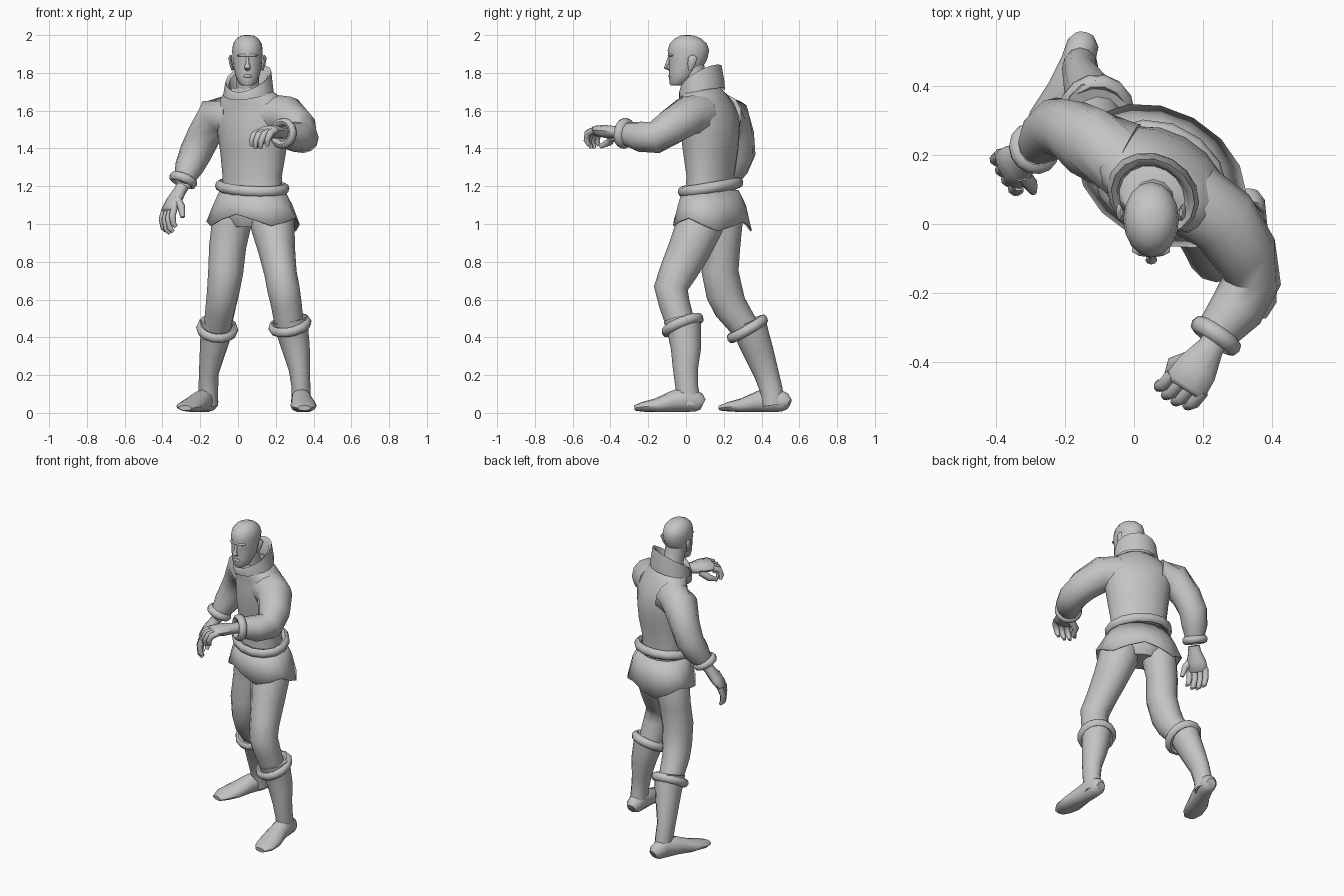
import bpy, bmesh, math
from mathutils import Vector as V

grey = bpy.data.materials.new("plain grey")
grey.diffuse_color = (0.55, 0.55, 0.55, 1)


def finish(name, bm, angle=50):
    bmesh.ops.recalc_face_normals(bm, faces=bm.faces)
    me = bpy.data.meshes.new(name)
    bm.to_mesh(me)
    bm.free()
    ob = bpy.data.objects.new(name, me)
    bpy.context.collection.objects.link(ob)
    me.materials.append(grey)
    bpy.ops.object.select_all(action='DESELECT')
    ob.select_set(True)
    bpy.context.view_layer.objects.active = ob
    bpy.ops.object.shade_smooth_by_angle(angle=math.radians(angle))
    return ob


def loft(name, rings, caps=True, angle=50, floor=None):
    """Skin a list of rings, each a list of points."""
    bm = bmesh.new()
    loops = []
    for ring in rings:
        loops.append([bm.verts.new(p if floor is None else (p[0], p[1], max(p[2], floor)))
                      for p in ring])
    n = len(loops[0])
    for a, b in zip(loops, loops[1:]):
        for i in range(n):
            j = (i + 1) % n
            bm.faces.new((a[i], a[j], b[j], b[i]))
    if caps:
        bm.faces.new(loops[0])
        bm.faces.new(loops[-1])
    return finish(name, bm, angle)


def tube(name, pts, radii, ref=(1, 0, 0), n=12, floor=None):
    """Sweep ellipses along a path; radius is a number or (along ref, across)."""
    pts = [V(p) for p in pts]
    rings = []
    for k, p in enumerate(pts):
        t = (pts[min(k + 1, len(pts) - 1)] - pts[max(k - 1, 0)]).normalized()
        u = V(ref)
        u = (u - t * u.dot(t)).normalized()
        v = t.cross(u)
        r = radii[k]
        ru, rv = r if isinstance(r, tuple) else (r, r)
        rings.append([p + u * ru * math.cos(2 * math.pi * i / n) + v * rv * math.sin(2 * math.pi * i / n)
                      for i in range(n)])
    return loft(name, rings, floor=floor)


def oval(x, y, z, w, d, yaw=0.0, n=16):
    """Level ellipse; z may be a function of the angle (90 deg = back)."""
    c, s = math.cos(math.radians(yaw)), math.sin(math.radians(yaw))
    out = []
    for i in range(n):
        a = 2 * math.pi * i / n
        px, py = w * math.cos(a), d * math.sin(a)
        out.append(V((x + px * c - py * s, y + px * s + py * c, z(a) if callable(z) else z)))
    return out


def roll(name, center, normal, w, d, minor, yaw=0.0):
    """Rolled hem ring lying across the given normal."""
    bpy.ops.mesh.primitive_torus_add(major_radius=1, minor_radius=0.2, major_segments=14, minor_segments=8)
    ob = bpy.context.object
    ob.name = name
    for vt in ob.data.vertices:
        a = math.atan2(vt.co.y, vt.co.x)
        off = (math.hypot(vt.co.x, vt.co.y) - 1) * minor / 0.2
        x, y = (w + off) * math.cos(a), (d + off) * math.sin(a)
        c, s = math.cos(math.radians(yaw)), math.sin(math.radians(yaw))
        vt.co = (x * c - y * s, x * s + y * c, vt.co.z / 0.2 * minor * 1.2)
    nrm = V(normal).normalized()
    ob.rotation_euler = V((0, 0, 1)).rotation_difference(nrm).to_euler()
    ob.location = center
    ob.data.materials.append(grey)
    bpy.ops.object.shade_smooth_by_angle(angle=math.radians(50))


def blob(name, center, scale):
    bm = bmesh.new()
    bmesh.ops.create_icosphere(bm, subdivisions=2, radius=1)
    for vt in bm.verts:
        vt.co = V(center) + V([a * b for a, b in zip(vt.co, scale)])
    return finish(name, bm)


def hand(name, wrist, knuckle, side, curl, thumb):
    """Palm, four bent fingers spread along side, and a thumb."""
    wrist, knuckle, side, curl = V(wrist), V(knuckle), V(side).normalized(), V(curl).normalized()
    fwd = (knuckle - wrist).normalized()
    tube(name + "_palm", [wrist - fwd * .03, wrist, wrist.lerp(knuckle, .55), knuckle, knuckle + fwd * .012],
         [(.038, .034), (.04, .032), (.062, .036), (.066, .028), (.055, .016)], side, 10)
    for i in range(4):
        base = knuckle + side * (i - 1.5) * .034 - fwd * .01
        ln = (.05, .056, .054, .044)[i]
        mid = base + fwd * ln * .85 + curl * ln * .35
        low = mid + fwd * ln * .25 + curl * ln * .8
        tip = low - fwd * ln * .25 + curl * ln * .6
        tube(f"{name}_finger_{i + 1}", [base, mid, low, tip], [.019, .019, .016, .010], side, 8)
    tube(name + "_thumb", thumb, [.024, .021, .012], side, 8)


YAW = -29

# torso
loft("tunic_torso", [oval(*r, YAW) for r in (
    (.075, .13, 1.14, .175, .125), (.075, .13, 1.25, .168, .112), (.08, .13, 1.38, .185, .133),
    (.08, .128, 1.48, .20, .142), (.08, .125, 1.57, .225, .132), (.075, .115, 1.635, .20, .115),
    (.065, .10, 1.685, .155, .105), (.06, .09, 1.72, .10, .09))])

# belt roll and flared skirt with uneven hem
roll("belt_roll", (.075, .13, 1.195), (.02, -.16, 1), .182, .142, .024, YAW)
hem = lambda a: 1.005 + .028 * math.cos(4 * a) - .02 * math.sin(a)
skirt = loft("tunic_skirt", [oval(.075, .13, 1.18, .18, .14, YAW),
                             oval(.078, .137, 1.10, .222, .168, YAW),
                             oval(.08, .14, hem, .262, .192, YAW)], caps=False)
solid = skirt.modifiers.new("thickness", 'SOLIDIFY')
solid.thickness = .008
loft("hips", [oval(.075, .14, 1.16, .165, .115, YAW), oval(.075, .14, 1.05, .185, .125, YAW),
              oval(.07, .14, .985, .10, .09, YAW)])

# standing collar: low at the front, high at the back
rise = lambda lo, hi: (lambda a: lo + (hi - lo) * (.5 + .5 * math.sin(a)) ** .8)
collar = loft("collar", [oval(.055, .085, rise(1.655, 1.72), .138, .118, YAW),
                         oval(.055, .083, rise(1.685, 1.76), .132, .118, YAW),
                         oval(.055, .080, rise(1.695, 1.845), .126, .105, YAW),
                         oval(.055, .078, rise(1.685, 1.83), .108, .09, YAW),
                         oval(.055, .085, rise(1.66, 1.73), .095, .08, YAW)], caps=False)

# neck and head
tube("neck", [(.06, .085, 1.64), (.052, .055, 1.74), (.05, .035, 1.83)], [.075, .06, .062])
loft("head", [oval(.05, y, z, w, d) for y, z, w, d in (
    (-.052, 1.732, .028, .028), (-.038, 1.745, .046, .05), (-.02, 1.785, .064, .07),
    (-.002, 1.825, .073, .088), (.010, 1.87, .079, .102), (.013, 1.92, .081, .110),
    (.012, 1.955, .076, .098), (.010, 1.982, .058, .07), (.008, 1.997, .034, .036), (.008, 2.0, .012, .014))])
tube("nose", [(.05, -.088, 1.885), (.05, -.097, 1.855), (.05, -.106, 1.828), (.05, -.085, 1.815)],
     [(.007, .007), (.009, .009), (.017, .012), (.012, .006)], n=8)
blob("brow", (.05, -.075, 1.893), (.058, .022, .011))
blob("lips", (.05, -.084, 1.783), (.026, .011, .009))
blob("chin", (.05, -.068, 1.75), (.026, .02, .018))
for s in (-1, 1):
    tube("ear", [(.05 + s * .078, .022, 1.815), (.05 + s * .086, .028, 1.845), (.05 + s * .093, .036, 1.88),
                 (.05 + s * .086, .034, 1.892)], [(.007, .010), (.009, .02), (.009, .024), (.006, .012)], n=8)

# sleeves, cuffs and hands
tube("front_sleeve", [(.17, .07, 1.575), (.26, .01, 1.572), (.322, -.085, 1.51), (.342, -.165, 1.458),
                      (.30, -.245, 1.462), (.24, -.315, 1.478)], [.112, .106, .096, .086, .08, .062], (0, 0, 1))
roll("front_cuff", (.238, -.325, 1.48), (-.55, -.8, .1), .062, .062, .021)
hand("front_hand", (.222, -.36, 1.485), (.15, -.47, 1.492), (-.87, .48, -.1), (-.25, .1, -1),
     [(.165, -.39, 1.465), (.115, -.405, 1.435), (.095, -.455, 1.41)])

tube("rear_sleeve", [(-.03, .19, 1.575), (-.125, .235, 1.565), (-.182, .272, 1.465), (-.225, .282, 1.375),
                     (-.258, .255, 1.30), (-.287, .222, 1.232)], [.115, .106, .09, .086, .077, .055])
roll("rear_cuff", (-.29, .22, 1.232), (-.4, -.3, -1), .058, .058, .02)
hand("rear_hand", (-.308, .195, 1.175), (-.366, .155, 1.075), (.5, -.85, .1), (.35, -.05, -1),
     [(-.325, .145, 1.135), (-.30, .115, 1.09), (-.293, .095, 1.035)])

# trouser legs
tube("front_leg", [(.165, .10, 1.10), (.182, .075, 1.0), (.205, .015, .86), (.225, -.045, .74), (.24, -.08, .66),
                   (.255, -.062, .58), (.275, -.02, .44)],
     [(.10, .11), (.118, .125), (.098, .112), (.086, .098), (.086, .09), (.082, .082), (.075, .075)])
tube("rear_leg", [(-.01, .18, 1.10), (-.035, .195, 1.0), (-.055, .195, .88), (-.065, .18, .75), (-.08, .205, .63),
                  (-.092, .235, .56), (-.113, .335, .42)],
     [(.09, .10), (.105, .105), (.098, .092), (.093, .098), (.085, .098), (.08, .09), (.07, .07)])

# boots with rolled tops
tube("front_boot", [(.275, -.02, .495), (.29, -.008, .42), (.307, 0, .34), (.325, -.003, .23), (.333, .004, .14),
                    (.335, .02, .04)], [(.095, .098), (.084, .088), (.074, .08), (.056, .066), (.05, .06), (.05, .06)])
roll("front_boot_top", (.275, -.018, .465), (-.22, -.42, 1), .094, .098, .022)
tube("front_foot", [(.334, .09, .045), (.334, .07, .055), (.334, .01, .075), (.338, -.07, .06), (.347, -.16, .038),
                    (.352, -.23, .032), (.35, -.272, .026)],
     [(.03, .03), (.046, .05), (.052, .07), (.057, .056), (.07, .038), (.062, .026), (.035, .014)], floor=.004)

tube("rear_boot", [(-.11, .325, .485), (-.12, .355, .40), (-.135, .385, .32), (-.155, .425, .21), (-.157, .452, .12),
                   (-.155, .462, .04)], [(.09, .098), (.08, .088), (.068, .08), (.052, .066), (.052, .06), (.05, .06)])
roll("rear_boot_top", (-.11, .325, .445), (.08, -.58, 1), .09, .102, .022)
tube("rear_foot", [(-.143, .545, .045), (-.148, .525, .055), (-.163, .47, .07), (-.2, .385, .06), (-.24, .30, .04),
                   (-.268, .23, .033), (-.28, .18, .026)],
     [(.03, .03), (.046, .05), (.05, .068), (.055, .056), (.068, .038), (.062, .026), (.036, .014)], floor=.004)
